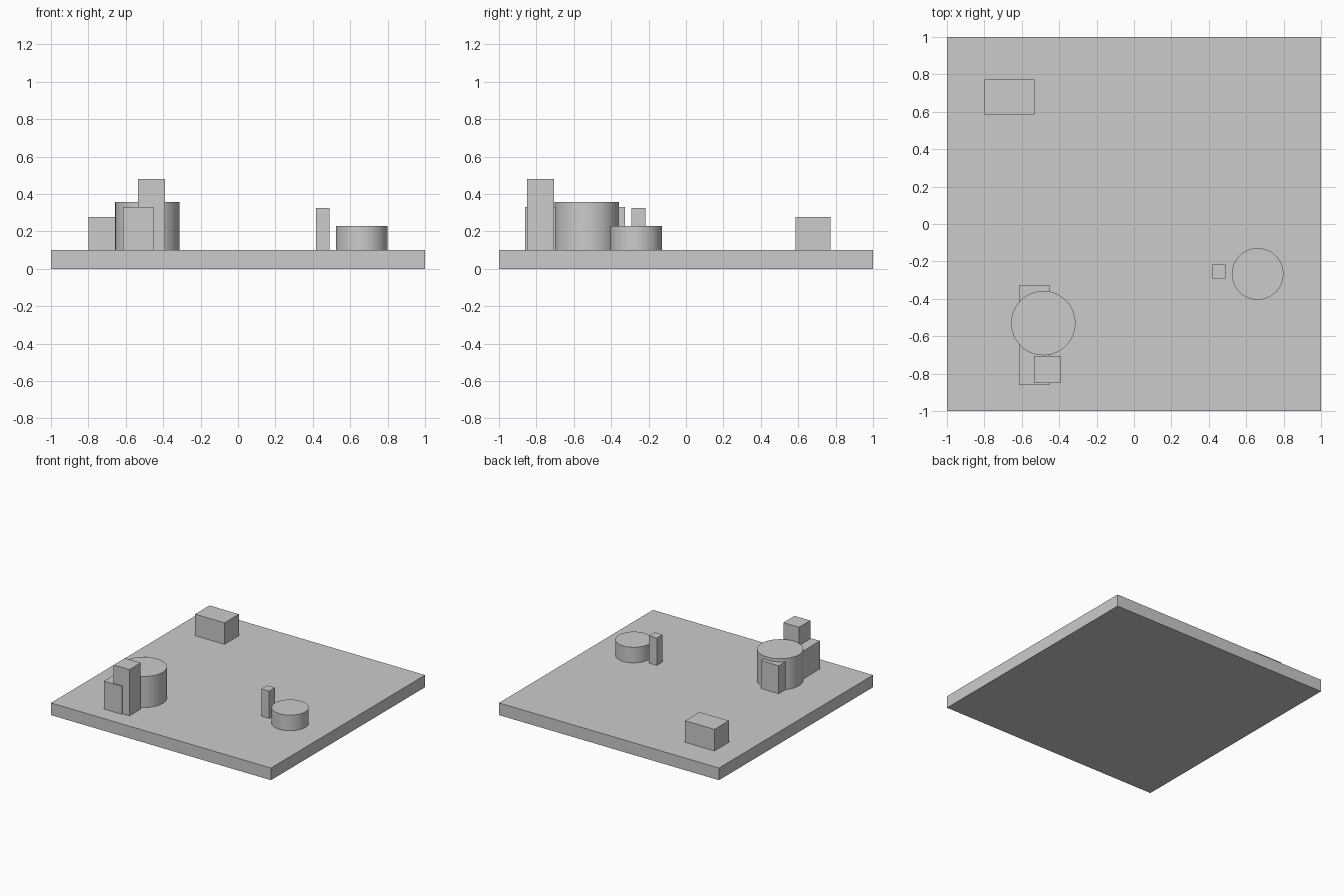
import bpy
import math

cube = bpy.data.objects.get("Cube")
if cube:
    bpy.data.objects.remove(cube, do_unlink=True)

# Single plain grey
grey = bpy.data.materials.new("plain_grey")
grey.use_nodes = True
colour = (0.6, 0.6, 0.6, 1)
grey.diffuse_color = colour
grey.node_tree.nodes["Principled BSDF"].inputs["Base Color"].default_value = colour

BASE_TOP = 0.1


def finish(name):
    obj = bpy.context.object
    obj.name = name
    obj.data.materials.append(grey)
    return obj


def block(name, x0, x1, y0, y1, z0, z1):
    bpy.ops.mesh.primitive_cube_add(
        size=1, location=((x0 + x1) / 2, (y0 + y1) / 2, (z0 + z1) / 2))
    bpy.context.object.scale = (x1 - x0, y1 - y0, z1 - z0)
    bpy.ops.object.transform_apply(location=False, rotation=False, scale=True)
    return finish(name)


def drum(name, x, y, radius, top):
    bpy.ops.mesh.primitive_cylinder_add(
        vertices=64, radius=radius, depth=top - BASE_TOP,
        location=(x, y, (top + BASE_TOP) / 2))
    bpy.ops.object.shade_smooth_by_angle(angle=math.radians(30))
    return finish(name)


# Square ground slab
block("base_slab", -1, 1, -1, 1, 0, BASE_TOP)

# Lone block at the back
block("back_block", -0.8, -0.533, 0.586, 0.773, BASE_TOP, 0.277)

# Front cluster: drum crossed by a long block, with a tower beside it
drum("large_drum", -0.485, -0.53, 0.172, 0.356)
block("long_block", -0.614, -0.453, -0.862, -0.327, BASE_TOP, 0.33)
block("tower_block", -0.534, -0.39, -0.851, -0.706, BASE_TOP, 0.48)

# Left pair: thin post and low drum
block("thin_post", 0.417, 0.488, -0.292, -0.216, BASE_TOP, 0.324)
drum("small_drum", 0.661, -0.267, 0.138, 0.228)
